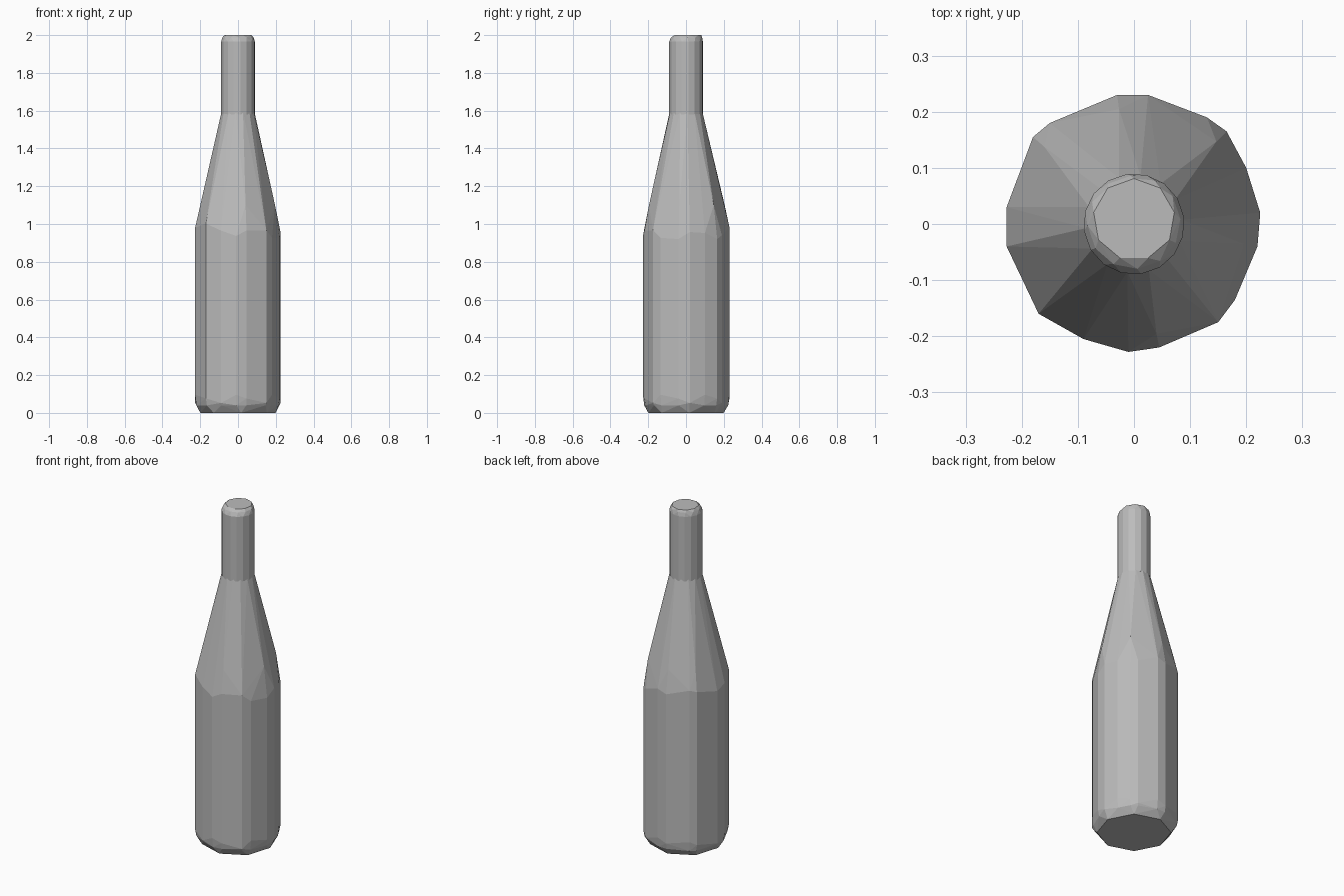
import bpy, bmesh
from math import sin, cos, radians, tau

cube = bpy.data.objects.get("Cube")
if cube:
    bpy.data.objects.remove(cube, do_unlink=True)

glass = bpy.data.materials.new("grey")
glass.use_nodes = True
GREY = (0.5, 0.5, 0.5, 1)
glass.diffuse_color = GREY
glass.node_tree.nodes["Principled BSDF"].inputs["Base Color"].default_value = GREY


def circle(sides, radius, z, turn=0, cy=0):
    """Regular ring of points at height z."""
    angles = [radians(turn) + tau * i / sides for i in range(sides)]
    return [(radius * cos(a), cy + radius * sin(a), z) for a in angles]


def faceted_part(name, points):
    """Convex, flat-shaded solid wrapped around the given points."""
    bm = bmesh.new()
    for p in points:
        bm.verts.new(p)
    hull = bmesh.ops.convex_hull(bm, input=bm.verts[:])
    loose = {v for v in hull["geom_interior"] + hull["geom_unused"]
             if isinstance(v, bmesh.types.BMVert)}
    bmesh.ops.delete(bm, geom=list(loose), context='VERTS')
    bmesh.ops.dissolve_limit(bm, angle_limit=radians(1),
                             verts=bm.verts[:], edges=bm.edges[:])
    bmesh.ops.recalc_face_normals(bm, faces=bm.faces[:])
    mesh = bpy.data.meshes.new(name)
    bm.to_mesh(mesh)
    bm.free()
    mesh.materials.append(glass)
    obj = bpy.data.objects.new(name, mesh)
    bpy.context.collection.objects.link(obj)
    return obj


# Uneven hand-cut outline of the bottle body
outline = [(-.03, .23), (.025, .23), (.13, .19), (.165, .165), (.2, .1),
           (.225, .02), (.22, -.04), (.18, -.135), (.15, -.175), (.045, -.22),
           (-.01, -.228), (-.09, -.205), (-.17, -.16), (-.227, -.04),
           (-.227, .03), (-.18, .155), (-.15, .18)]

# Body: chamfered base, straight wall and tapering shoulder
body = circle(8, 0.2, 0, turn=-85)
for i, (x, y) in enumerate(outline):
    body.append((x, y, 0.075 + 0.025 * sin(i * 2.1)))
    body.append((x * 0.97, y * 0.97, 0.04))
    body.append((x, y, 0.96 + 0.025 * sin(i * 1.7) - 0.1 * x))
    if i % 3 == 0:
        body.append((x * 0.89, y * 0.89, 1.1))
body += circle(14, 0.086, 1.6, turn=5)
faceted_part("body", body)

# Neck: straight tube with a softened lip
neck = circle(16, 0.09, 1.58, turn=8) + circle(16, 0.09, 1.965, turn=8)
neck += circle(12, 0.083, 1.987, turn=4, cy=0.003)
neck += circle(9, 0.073, 2.0, turn=10, cy=0.008)
faceted_part("neck", neck)
